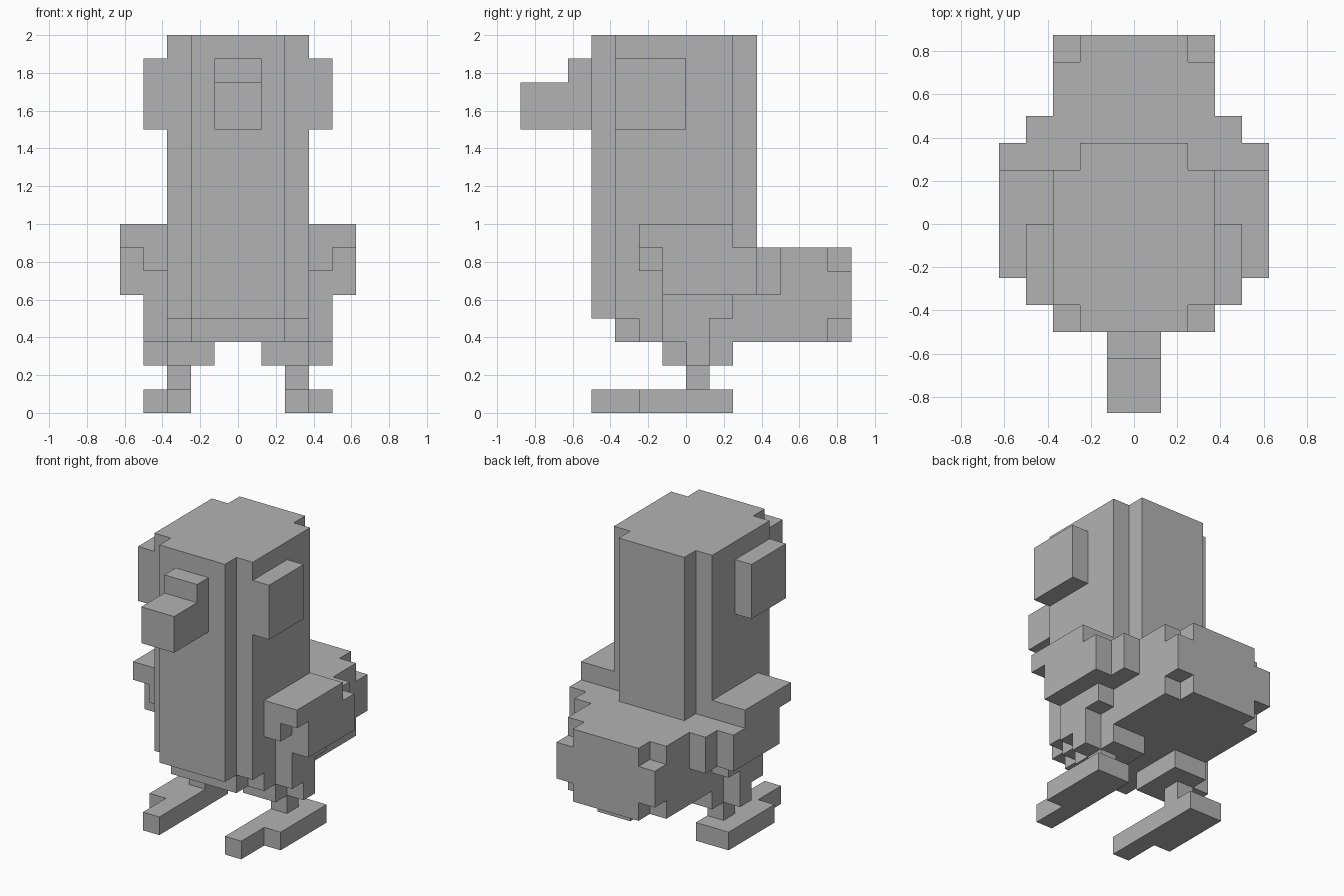
import bpy
import bmesh
import math
from mathutils import Vector
from itertools import product

U = 0.125  # size of one block

cube = bpy.data.objects.get("Cube")
if cube:
    bpy.data.objects.remove(cube, do_unlink=True)

grey = bpy.data.materials.new("plain_grey")
grey.use_nodes = True
grey.diffuse_color = (0.45, 0.45, 0.45, 1)
grey.node_tree.nodes["Principled BSDF"].inputs["Base Color"].default_value = grey.diffuse_color


def cells(box):
    """Block positions inside a box given as ((x0, x1), (y0, y1), (z0, z1))."""
    return set(product(*(range(a, b) for a, b in box)))


def part(name, boxes, cuts=(), side=1):
    """Join boxes into one clean shell, after removing the cut boxes."""
    solid = set().union(*map(cells, boxes)) - set().union(*map(cells, cuts))
    bm = bmesh.new()
    for cell in solid:
        for axis, sign in product(range(3), (-1, 1)):
            step = [0, 0, 0]
            step[axis] = sign
            if tuple(c + s for c, s in zip(cell, step)) in solid:
                continue
            n = Vector(step)
            u = Vector((step[1], step[2], step[0]))
            v = n.cross(u)
            mid = Vector(cell) + Vector((0.5, 0.5, 0.5)) + n / 2
            ring = [mid + (u * a + v * b) / 2
                    for a, b in ((-1, -1), (1, -1), (1, 1), (-1, 1))]
            bm.faces.new([bm.verts.new((p.x * side * U, p.y * U, p.z * U)) for p in ring])
    bmesh.ops.remove_doubles(bm, verts=bm.verts, dist=0.001)
    bmesh.ops.dissolve_limit(bm, angle_limit=math.radians(1),
                             verts=bm.verts, edges=bm.edges)
    bmesh.ops.recalc_face_normals(bm, faces=bm.faces)
    mesh = bpy.data.meshes.new(name)
    bm.to_mesh(mesh)
    bm.free()
    mesh.materials.append(grey)
    obj = bpy.data.objects.new(name, mesh)
    bpy.context.collection.objects.link(obj)


def both_x(y, z):
    """The outermost body blocks on both sides, for notching corners."""
    return [((-3, -2), y, z), ((2, 3), y, z)]


# Tall head and body column with notched vertical corners
part("body",
     [((-3, 3), (-4, 3), (4, 16)), ((-3, 3), (-3, 3), (3, 4))],
     both_x((-4, -3), (4, 16)) + both_x((2, 3), (7, 16)) + both_x((-3, -2), (3, 4)))

# Broad tail with four notched rear corners
part("tail", [((-3, 3), (3, 7), (3, 7))],
     both_x((6, 7), (6, 7)) + both_x((6, 7), (3, 4)))

# Stepped beak
part("beak", [((-1, 1), (-5, -4), (12, 15)), ((-1, 1), (-7, -5), (12, 14))])

for label, side in (("left", 1), ("right", -1)):
    # Eye block
    part(label + "_eye", [((3, 4), (-3, 0), (12, 15))], side=side)
    # Wing: shoulder slab, inner layer, outer layer
    part(label + "_wing",
         [((3, 5), (-2, 2), (7, 8)),
          ((3, 4), (-2, -1), (6, 7)),
          ((3, 4), (-1, 4), (5, 7)),
          ((4, 5), (-1, 3), (5, 7))], side=side)
    # Thigh against the side of the body, and the knee below it
    part(label + "_thigh",
         [((3, 4), (-1, 2), (4, 5)), ((3, 4), (-1, 1), (3, 4))], side=side)
    part(label + "_knee",
         [((1, 3), (-1, 2), (2, 3)), ((3, 4), (0, 1), (2, 3))], side=side)
    # Thin shank
    part(label + "_shank", [((2, 3), (0, 1), (1, 2))], side=side)
    # Foot with one long inner toe
    part(label + "_foot",
         [((2, 3), (-4, 2), (0, 1)), ((3, 4), (-2, 2), (0, 1))], side=side)
